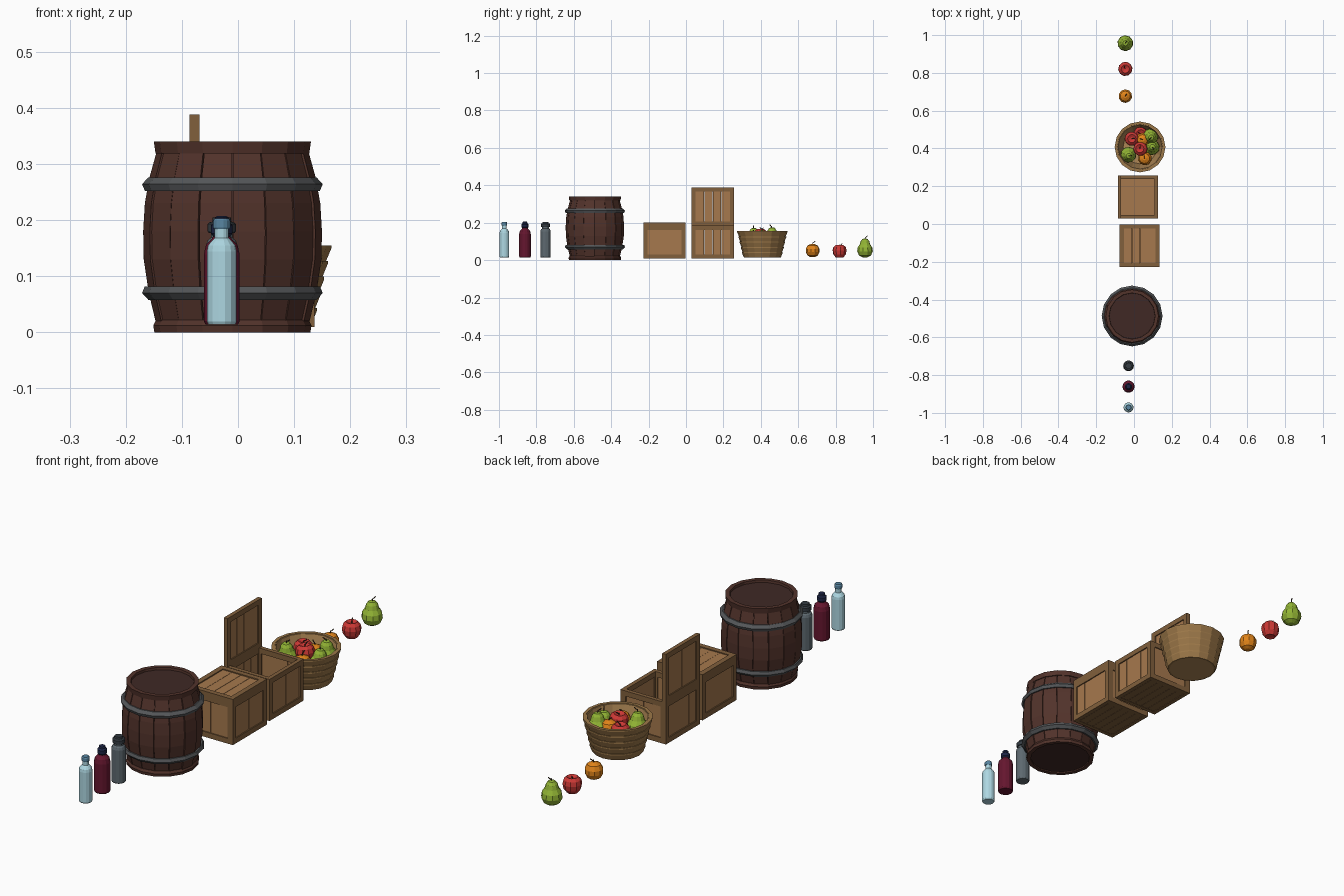
import bpy, bmesh, math, random
from mathutils import Matrix, Vector

if "Cube" in bpy.data.objects:
    bpy.data.objects.remove(bpy.data.objects["Cube"])
random.seed(4)


def mat(name, r, g, b):
    m = bpy.data.materials.new(name)
    m.diffuse_color = (r, g, b, 1)
    m.use_nodes = True
    m.node_tree.nodes["Principled BSDF"].inputs["Base Color"].default_value = m.diffuse_color
    return m


STAVE = mat("dark_wood", .085, .033, .024)
HEAD = mat("dark_wood_end", .05, .022, .018)
IRON = mat("iron", .09, .095, .1)
FRAME = mat("crate_frame", .22, .115, .045)
PLANK = mat("crate_plank", .38, .19, .075)
WICKER = mat("wicker", .33, .185, .065)
WICKER_IN = mat("wicker_inside", .42, .24, .09)
STEM = mat("stem", .06, .04, .02)
RED = mat("red_fruit", .6, .04, .035)
ORANGE = mat("orange_fruit", .75, .23, .01)
GREEN = mat("green_fruit", .29, .46, .035)


def finish(bm, name, mats, loc=(0, 0, 0)):
    bmesh.ops.recalc_face_normals(bm, faces=bm.faces[:])
    me = bpy.data.meshes.new(name)
    bm.to_mesh(me)
    bm.free()
    for m in mats:
        me.materials.append(m)
    ob = bpy.data.objects.new(name, me)
    ob.location = loc
    bpy.context.collection.objects.link(ob)
    return ob


def lathe(bm, prof, n, idx=0, mtx=Matrix(), closed=False):
    """Revolve (radius, z) points; ends are capped, or joined if closed."""
    rings = [[bm.verts.new(mtx @ Vector((r * math.cos(2 * math.pi * i / n),
                                         r * math.sin(2 * math.pi * i / n), z)))
              for i in range(n)] for r, z in prof]
    pairs = list(zip(rings, rings[1:]))
    if closed:
        pairs.append((rings[-1], rings[0]))
    faces = [bm.faces.new((a[i], a[(i + 1) % n], b[(i + 1) % n], b[i]))
             for a, b in pairs for i in range(n)]
    if not closed:
        faces += [bm.faces.new(rings[0][::-1]), bm.faces.new(rings[-1])]
    for f in faces:
        f.material_index = idx


def box(bm, size, centre, mtx, idx):
    m = mtx @ Matrix.Translation(centre) @ Matrix.Diagonal((*size, 1))
    for v in bmesh.ops.create_cube(bm, size=1, matrix=m)['verts']:
        for f in v.link_faces:
            f.material_index = idx


# Bottles
def bottle(name, y, body, cap, prof, cap_prof, n=14):
    bm = bmesh.new()
    lathe(bm, prof, n)
    lathe(bm, cap_prof, n, 1)
    finish(bm, name, [mat(name + "_body", *body), mat(name + "_cap", *cap)], (-.029, y, .014))


bottle("pale_bottle", -.971, (.42, .68, .76), (.1, .24, .36),
       [(.024, 0), (.0265, .005), (.0265, .13), (.0245, .141), (.017, .15), (.0125, .154), (.0125, .171)],
       [(.014, .17), (.0155, .173), (.0155, .184), (.013, .189)])
bottle("red_bottle", -.861, (.13, .008, .028), (.012, .018, .06),
       [(.029, 0), (.032, .006), (.032, .125), (.028, .142), (.018, .152), (.0145, .158)],
       [(.0145, .156), (.019, .162), (.019, .177), (.013, .183), (.012, .191), (.008, .193)])
bottle("grey_bottle", -.751, (.11, .14, .16), (.035, .045, .055),
       [(.026, 0), (.0285, .005), (.0285, .14), (.025, .15), (.019, .155), (.019, .165)],
       [(.023, .163), (.025, .166), (.025, .179), (.022, .182), (.017, .183), (.016, .191)])

# Barrel staves
BARREL = (-.01, -.487, 0)
outline = [(.136, .02), (.148, .07), (.157, .13), (.158, .18), (.155, .23), (.147, .275), (.134, .322)]
N = 16
bm = bmesh.new()
lathe(bm, [(r - .008, z) for r, z in outline], N, 1)
for k in range(N):
    off = random.uniform(-.003, .002)
    rows = []
    for r, z in outline:
        row = []
        for rr, s in ((r + off, -1), (r + off, 1), (r - .012, 1), (r - .012, -1)):
            a = 2 * math.pi * (k + .5 + s * .482) / N
            row.append(bm.verts.new((rr * math.cos(a), rr * math.sin(a), z)))
        rows.append(row)
    for a, b in zip(rows, rows[1:]):
        for i in range(4):
            bm.faces.new((a[i], a[(i + 1) % 4], b[(i + 1) % 4], b[i]))
    bm.faces.new(rows[0])
    bm.faces.new(rows[-1])
finish(bm, "barrel_staves", [STAVE, HEAD], BARREL)

# Barrel rims, ends and hoops
bm = bmesh.new()
lathe(bm, [(.137, .319), (.14, .34), (.122, .34), (.12, .319)], N, closed=True)
lathe(bm, [(.136, .022), (.141, .012), (.139, 0), (.122, 0), (.12, .022)], N, closed=True)
lathe(bm, [(.123, .315), (.123, .33)], N, 1)
lathe(bm, [(.123, .005), (.123, .03)], N, 1)
finish(bm, "barrel_ends", [STAVE, HEAD], BARREL)
bm = bmesh.new()
for z, s in ((.07, 1), (.264, -1)):
    lathe(bm, [(.147 - s * .003, z - .012), (.153 - s * .003, z - .012), (.161, z),
               (.153 + s * .003, z + .012), (.147 + s * .003, z + .012)], N, closed=True)
finish(bm, "barrel_hoops", [IRON], BARREL)


# Crates: every side is a framed panel with recessed planks
def panel(bm, w, h, mtx, t=.017, bx=.022, by=.022, n=4):
    for s in (-1, 1):
        box(bm, (bx, h, t), (s * (w - bx) / 2, 0, 0), mtx, 0)
        box(bm, (w - 2 * bx, by, t), (0, s * (h - by) / 2, 0), mtx, 0)
    pw = (w - 2 * bx) / n
    for i in range(n):
        box(bm, (pw - .001, h - 2 * by, t * .45),
            (-w / 2 + bx + pw * (i + .5), 0, random.uniform(-.0007, .0007)), mtx, 1)


def frame_mtx(x, y, z, loc):
    m = Matrix((x, y, z)).transposed().to_4x4()
    m.translation = loc
    return m


X, Y, Z = Vector((1, 0, 0)), Vector((0, 1, 0)), Vector((0, 0, 1))
WX, WY, H, T, Z0 = .212, .227, .175, .017, .009


def crate(name, cx, cy, opened):
    bm = bmesh.new()
    for s in (-1, 1):
        panel(bm, WY, H, frame_mtx(Y, Z, X, (s * (WX - T) / 2, 0, H / 2)))
        panel(bm, WX - 2 * T, H, frame_mtx(X, Z, -Y, (0, s * (WY - T) / 2, H / 2)), bx=.008)
    box(bm, (WX - 2 * T, WY - 2 * T, .012), (0, 0, .008), Matrix(), 1)
    for i in range(5):
        box(bm, (.033, WY - 2 * T, .008), (-.07 + i * .035, 0, .001 + .004), Matrix(), 0)
    finish(bm, name + "_body", [FRAME, PLANK], (cx, cy, Z0))
    bm = bmesh.new()
    if opened:
        m = frame_mtx(Y, Z, X, (-(WX - T) / 2, 0, H + .102))
        panel(bm, WY, .204, m)
    else:
        panel(bm, WX, WY, frame_mtx(X, Y, Z, (0, 0, H + T / 2)))
    finish(bm, name + "_lid", [FRAME, PLANK], (cx, cy, Z0))


crate("closed_crate", .03, -.115, False)
crate("open_crate", .02, .143, True)


# Fruit
def fruit(name, kind, x, y, z, tilt=0, turn=0):
    col, prof, n = {
        "apple": (RED, [(.012, .003), (.022, 0), (.034, .016), (.038, .037), (.034, .054),
                        (.022, .065), (.008, .058)], 10),
        "orange": (ORANGE, [(.012, 0), (.027, .008), (.036, .026), (.036, .044), (.027, .062), (.01, .07)], 10),
        "pear": (GREEN, [(.014, 0), (.032, .01), (.042, .032), (.039, .052), (.028, .069),
                         (.023, .086), (.014, .098), (.004, .1)], 10)}[kind]
    bm = bmesh.new()
    lathe(bm, prof, n)
    top = prof[-1][1]
    for i in range(2):       # bent stem
        m = Matrix.Translation((i * .005, 0, top - .004 + i * .011)) @ Matrix.Rotation(.2 + i * .7, 4, 'Y')
        lathe(bm, [(.0022, 0), (.0022, .013)], 5, 1, m)
    ob = finish(bm, name, [col, STEM], (x, y, z))
    ob.rotation_euler = (tilt, 0, turn)


fruit("loose_orange", "orange", -.046, .677, .016, 0, 1)
fruit("loose_apple", "apple", -.046, .821, .015, 0, 2)
fruit("loose_pear", "pear", -.046, .957, .015, 0, 1)
for i, (k, x, y, z) in enumerate([
        ("apple", -.012, .45, .085), ("apple", .038, .397, .1), ("apple", .033, .475, .06),
        ("pear", .085, .465, .075), ("pear", .092, .405, .06), ("pear", -.03, .37, .072),
        ("orange", .06, .347, .075), ("orange", .045, .445, .08)]):
    fruit(f"basket_{k}_{i}", k, x, y, z, random.uniform(-.2, .2), i * 1.3)

# Basket: overlapping flared bands, inner wall and floor
bm = bmesh.new()
B, step, NB = 5, .028, 16
for i in range(B):
    z, r = i * step, .099 + i * .0065
    lathe(bm, [(r, z), (r + .0095, z + step - .005), (r + .0095, z + step),
               (r - .004, z + step), (r - .008, z)], NB, closed=True)
lathe(bm, [(.092, .003), (.121, .138), (.117, .138), (.088, .003)], NB, 1, closed=True)
lathe(bm, [(.096, 0), (.094, .01)], NB, 1)
finish(bm, "basket", [WICKER, WICKER_IN], (.032, .408, .015))
